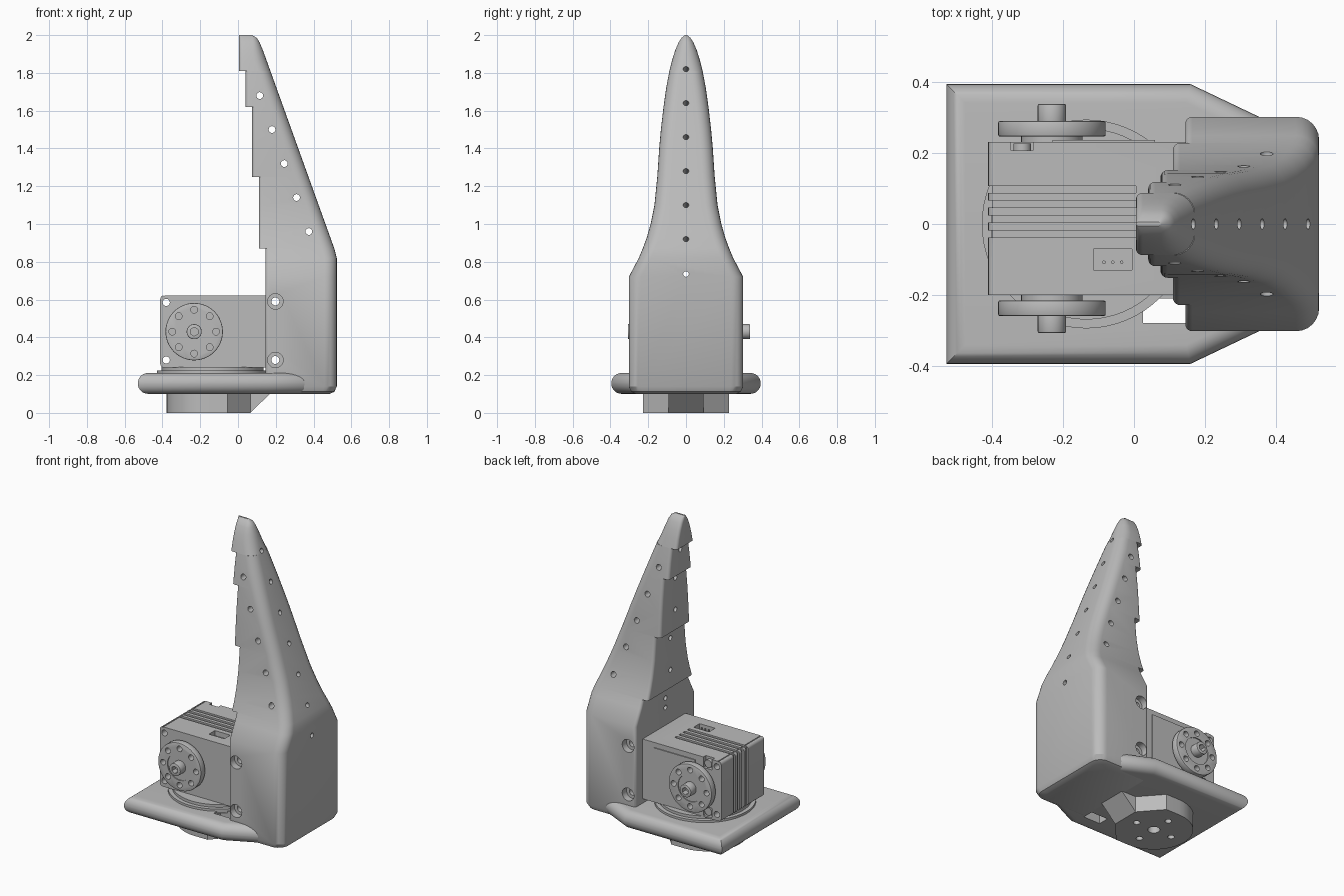
import bpy, bmesh, math
from mathutils import Vector, Matrix

if "Cube" in bpy.data.objects:
    bpy.data.objects.remove(bpy.data.objects["Cube"], do_unlink=True)

grey = bpy.data.materials.new("matte_grey")
grey.use_nodes = True
grey.diffuse_color = (0.5, 0.5, 0.5, 1)
grey.node_tree.nodes["Principled BSDF"].inputs["Base Color"].default_value = (0.5, 0.5, 0.5, 1)


def finish(name, bm):
    bmesh.ops.recalc_face_normals(bm, faces=bm.faces)
    mesh = bpy.data.meshes.new(name)
    bm.to_mesh(mesh)
    bm.free()
    mesh.materials.append(grey)
    ob = bpy.data.objects.new(name, mesh)
    bpy.context.collection.objects.link(ob)
    return ob


def activate(ob):
    bpy.ops.object.select_all(action='DESELECT')
    ob.select_set(True)
    bpy.context.view_layer.objects.active = ob


def smooth(*obs):
    for ob in obs:
        activate(ob)
        bpy.ops.object.shade_smooth_by_angle(angle=math.radians(29))


def box(name, lo, hi, bevel=0, along=1):
    """Box between two corners; bevel rounds the edges parallel to one axis."""
    lo, hi = Vector(lo), Vector(hi)
    bm = bmesh.new()
    bmesh.ops.create_cube(bm, size=1)
    for v in bm.verts:
        v.co = (lo + hi) / 2 + v.co * (hi - lo)
    if bevel:
        edges = [e for e in bm.edges if abs((e.verts[0].co - e.verts[1].co)[along]) > 1e-4]
        bmesh.ops.bevel(bm, geom=edges, offset=bevel, segments=4, profile=0.5, affect='EDGES')
    return finish(name, bm)


def rod(name, a, b, r, sides=32, chamfer=0):
    """Cylinder from point a to point b."""
    a, b = Vector(a), Vector(b)
    d = b - a
    place = Matrix.Translation((a + b) / 2) @ d.to_track_quat('Z', 'Y').to_matrix().to_4x4()
    bm = bmesh.new()
    bmesh.ops.create_cone(bm, cap_ends=True, segments=sides, radius1=r, radius2=r,
                          depth=d.length, matrix=place)
    if chamfer:
        edges = list({e for f in bm.faces if len(f.verts) == sides for e in f.edges})
        bmesh.ops.bevel(bm, geom=edges, offset=chamfer, segments=2, profile=0.5, affect='EDGES')
    return finish(name, bm)


def prism(name, outline, shift, bevel=0):
    """Outline of 3D points swept along a shift; bevel rounds both rims."""
    bm = bmesh.new()
    rings = [[bm.verts.new(Vector(p) + Vector(shift) * k) for p in outline] for k in (0, 1)]
    n = len(outline)
    caps = [bm.faces.new(r) for r in rings]
    for i in range(n):
        j = (i + 1) % n
        bm.faces.new((rings[0][i], rings[0][j], rings[1][j], rings[1][i]))
    if bevel:
        edges = list({e for f in caps for e in f.edges})
        bmesh.ops.bevel(bm, geom=edges, offset=bevel, segments=7, profile=0.5, affect='EDGES')
    return finish(name, bm)


def cut(ob, cutters):
    for c in cutters:
        c.hide_render = True
        mod = ob.modifiers.new("cut", 'BOOLEAN')
        mod.operation, mod.solver, mod.object = 'DIFFERENCE', 'EXACT', c
        activate(ob)
        bpy.ops.object.modifier_apply(modifier=mod.name)
        bpy.data.objects.remove(c, do_unlink=True)


def lerp(table, z):
    for (z0, a), (z1, b) in zip(table, table[1:]):
        if z <= z1:
            return a + (b - a) * (z - z0) / (z1 - z0)
    return table[-1][1]


# Tower: stacked rounded sections with a stepped inner side
half_width = [(.1, .265), (.112, .29), (.14, .303), (.72, .303), (.82, .25), (.87, .229),
              (.93, .207), (1, .187), (1.1, .167), (1.25, .152), (1.4, .142), (1.5, .133),
              (1.62, .119), (1.72, .105), (1.81, .088), (1.87, .073), (1.92, .057),
              (1.96, .04), (1.985, .024), (2, .005)]
outer_x = [(.1, .485), (.112, .51), (.14, .523), (.82, .523), (.87, .51), (1.92, .132),
           (1.96, .115), (1.985, .1), (2, .075)]
steps = [(.87, .145), (1.25, .11), (1.62, .075), (1.81, .04), (2, .005)]


def section(z, xl):
    w, xr = lerp(half_width, z), lerp(outer_x, z)
    pts = []
    for sx, sy, start in ((-1, -1, 180), (1, -1, 270), (1, 1, 0), (-1, 1, 90)):
        r = min(.065 if sx > 0 else .02, w * .95, (xr - xl) * .45)
        cx = xr - r if sx > 0 else xl + r
        for k in range(7):
            t = math.radians(start + 15 * k)
            pts.append((cx + r * math.cos(t), sy * (w - r) + r * math.sin(t), z))
    return pts


bm = bmesh.new()
rings, low = [], .1
for top, xl in steps:
    levels = [low] + [z for z, _ in half_width if low < z < top] + [top]
    rings += [[bm.verts.new(p) for p in section(z, xl)] for z in levels]
    low = top
for a, b in zip(rings, rings[1:]):
    for i in range(len(a)):
        j = (i + 1) % len(a)
        bm.faces.new((a[i], a[j], b[j], b[i]))
bm.faces.new(rings[0])
bm.faces.new(rings[-1])
bmesh.ops.remove_doubles(bm, verts=bm.verts, dist=1e-5)
tower = finish("tower", bm)

# Tower holes: cross holes, holes square to the slope, countersunk screw holes
drills = [rod("drill", (0, 0, .735), (.7, 0, .735), .015, 16)]
for i in range(5):
    x, z = .115 + .065 * i, 1.68 - .18 * i
    drills.append(rod("drill", (x, -.5, z), (x, .5, z), .018, 16))
for i in range(6):
    z = 1.82 - .18 * i
    p, d = Vector((lerp(outer_x, z), 0, z)), Vector((.94, 0, .34))
    drills.append(rod("drill", p - d * .6, p + d * .1, .015, 16))
for z in (.28, .59):
    drills.append(rod("drill", (.198, -.5, z), (.198, .5, z), .021, 20))
    for s in (-1, 1):
        drills.append(rod("drill", (.198, s * .26, z), (.198, s * .4, z), .041, 28))
cut(tower, drills)

# Base plate with a fully rounded rim and a cable slot
half = [(-.53, -.395), (.16, -.395), (.37, -.295), (.47, -.22)]
outline = [(x, y, .101) for x, y in half] + [(x, -y, .101) for x, y in reversed(half)]
base = prism("base_plate", outline, (0, 0, .11), .053)
cut(base, [box("slot", (.025, -.28, 0), (.145, -.21, .4))])

# Foot boss: round on one half, faceted on the other, with a ramp and mounting holes
arc = [(-.15 + .228 * math.cos(math.radians(t)), .228 * math.sin(math.radians(t)), 0)
       for t in range(90, 271, 9)]
foot = prism("foot_boss", arc + [(-.055, -.228, 0), (.065, -.092, 0), (.065, .092, 0),
                                 (-.055, .228, 0)], (0, 0, .12))
ramp = prism("foot_ramp", [(.05, -.092, 0), (.065, -.092, 0), (.17, -.092, .102),
                           (.05, -.092, .102)], (0, .184, 0))
holes = [rod("drill", (-.15, 0, -.1), (-.15, 0, .09), .036, 24)]
for k in range(4):
    x, y = -.15 + .13 * math.cos(k * math.pi / 2), .13 * math.sin(k * math.pi / 2)
    holes.append(rod("drill", (x, y, -.1), (x, y, .09), .02, 16))
cut(foot, holes)

# Turntable under the motor
turntable = rod("turntable", (-.135, 0, .2), (-.135, 0, .225), .295, 64)
turntable_top = rod("turntable_top", (-.135, 0, .22), (-.135, 0, .242), .27, 64)

# Motor body with cooling grooves, socket and corner holes
motor = box("motor_body", (-.412, -.2, .24), (.16, .232, .622), .02)
cuts = []
for i in range(4):
    y = -.038 + .042 * i
    cuts.append(box("groove", (-.5, y, .612), (.005, y + .02, .7)))
    cuts.append(box("groove", (-.5, y, .2), (-.4, y + .02, .7)))
cuts.append(box("socket", (-.115, -.13, .59), (-.005, -.07, .7)))
cuts.append(box("seam", (-.394, -.3, .618), (-.388, .3, .7)))
for z in (.28, .585):
    cuts.append(rod("drill", (-.38, -.5, z), (-.38, .5, z), .019, 20))
    cuts.append(box("notch", (-.348, .207, z - .03), (-.285, .3, z + .06 if z > .5 else z + .03)))
cut(motor, cuts)
smooth(motor)
for i in range(3):
    rod("socket_pin", (-.085 + .025 * i, -.108, .58), (-.085 + .025 * i, -.108, .612), .005, 8)
for z in (.28, .585):
    smooth(rod("motor_screw", (-.316, .2, z), (-.316, .228, z), .025, 20))
box("motor_back_panel", (-.23, .225, .27), (.06, .238, .59))

# Drive wheels on both sides of the motor
cx, cz = -.232, .43
for label, s, face in (("front", -1, .2), ("back", 1, .231)):
    def at(d, dx=0, dz=0):
        return (cx + dx, s * (face + d), cz + dz)
    neck = rod(label + "_wheel_neck", at(-.01), at(.025), .087)
    wheel = rod(label + "_wheel", at(.016), at(.06), .152, 48, .005)
    drills = [rod("recess", at(.054), at(.1), .085, 40)]
    for k in range(8):
        dx, dz = .116 * math.cos(k * math.pi / 4), .116 * math.sin(k * math.pi / 4)
        drills.append(rod("drill", at(-.05, dx, dz), at(.2, dx, dz), .018, 16))
    cut(wheel, drills)
    hub = rod(label + "_wheel_hub", at(.04), at(.108), .04, 28, .004)
    cut(hub, [rod("hex", at(.07), at(.2), .023, 6)])
    smooth(neck, wheel, hub)

smooth(tower, base, foot, ramp, turntable, turntable_top)
